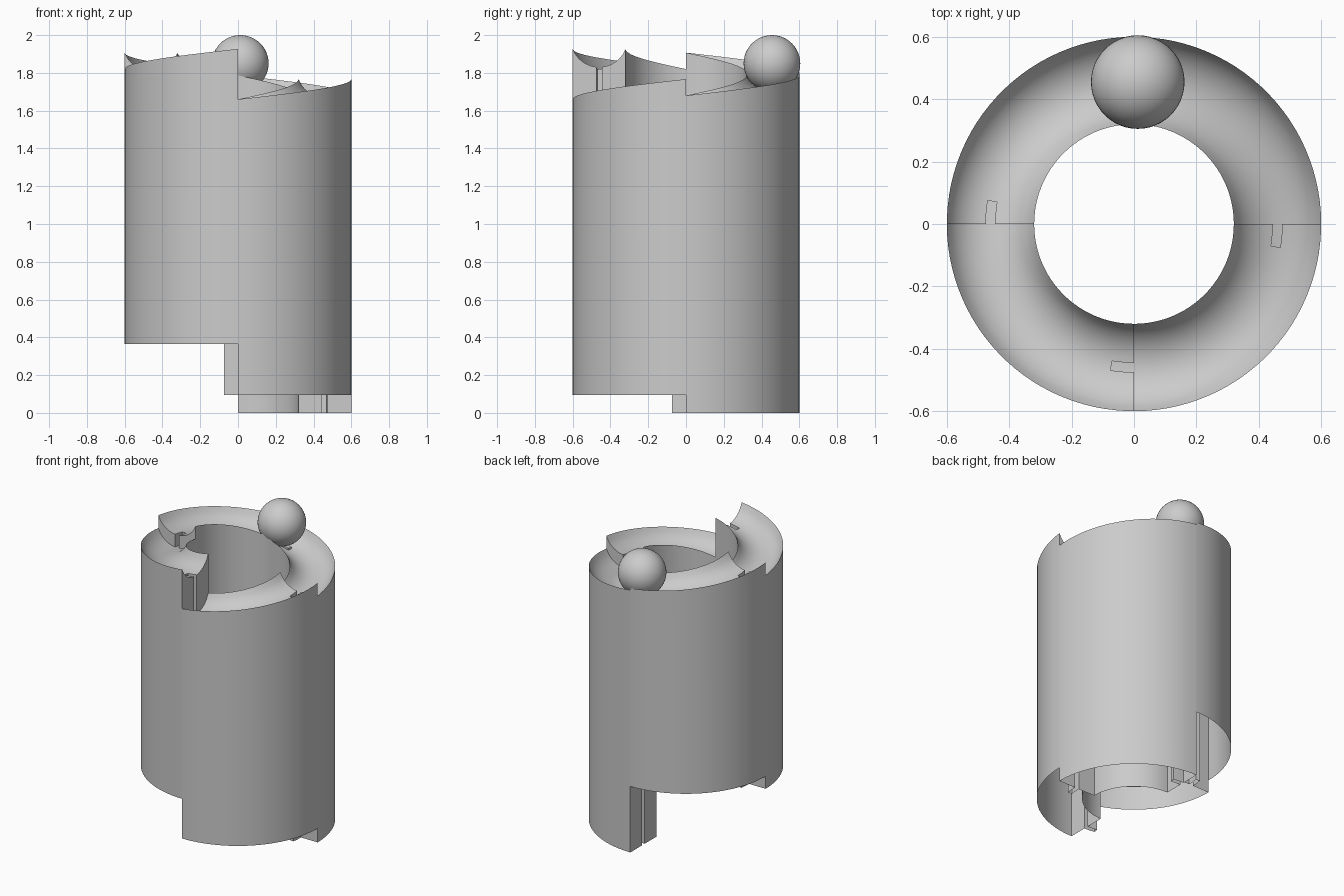
import bpy, bmesh, math

if "Cube" in bpy.data.objects:
    bpy.data.objects.remove(bpy.data.objects["Cube"])

R_IN, R_OUT, BALL_R = 0.32, 0.60, 0.15
R_MID = (R_IN + R_OUT) / 2
KEY_HALF = 0.015                    # half width of the locating key
KEY_ANG = 0.073 / R_MID             # key length as an angle
RISE = 0.107                        # climb of the track per quarter turn
QUARTER = math.pi / 2

grey = bpy.data.materials.new("light_grey")
grey.diffuse_color = (0.6, 0.6, 0.6, 1)
grey.use_nodes = True
grey.node_tree.nodes["Principled BSDF"].inputs["Base Color"].default_value = grey.diffuse_color


def trough(r):
    """Height of the ball groove relative to its rim."""
    d = min(abs(r - R_MID), (R_OUT - R_IN) / 2)
    rim = math.sqrt(BALL_R ** 2 - ((R_OUT - R_IN) / 2) ** 2)
    return rim - math.sqrt(BALL_R ** 2 - d * d)


def finish(ob, angle):
    ob.data.materials.append(grey)
    bpy.ops.object.select_all(action='DESELECT')
    ob.select_set(True)
    bpy.context.view_layer.objects.active = ob
    bpy.ops.object.shade_smooth_by_angle(angle=math.radians(angle))


def segment(name, start, rim, bottom):
    """Quarter column, open below: key on its low end, slot in its high end."""
    key_lo, key_hi = R_MID - KEY_HALF, R_MID + KEY_HALF
    n = 8
    radii = [R_IN + (key_lo - R_IN) * i / n for i in range(n + 1)]
    radii += [R_MID]
    radii += [key_hi + (R_OUT - key_hi) * i / n for i in range(n + 1)]
    m = 24
    angles = [-KEY_ANG, -KEY_ANG / 2]
    angles += [(QUARTER - KEY_ANG) * i / m for i in range(m + 1)]
    angles += [QUARTER - KEY_ANG / 2, QUARTER]

    bm = bmesh.new()
    cache = {}

    def vert(i, j):
        if (i, j) not in cache:
            r, a = radii[i], angles[j]
            cache[i, j] = bm.verts.new((r * math.cos(start + a), r * math.sin(start + a),
                                        rim + RISE * a / QUARTER + trough(r)))
        return cache[i, j]

    # spiral track surface
    for i in range(len(radii) - 1):
        in_key = abs((radii[i] + radii[i + 1]) / 2 - R_MID) < KEY_HALF
        for j in range(len(angles) - 1):
            a = (angles[j] + angles[j + 1]) / 2
            if in_key and a > QUARTER - KEY_ANG or not in_key and a < 0:
                continue
            bm.faces.new((vert(i, j), vert(i + 1, j), vert(i + 1, j + 1), vert(i, j + 1)))
    # walls down to the open bottom
    rim_edges = [e for e in bm.edges if e.is_boundary]
    new = bmesh.ops.extrude_edge_only(bm, edges=rim_edges)["geom"]
    for v in new:
        if isinstance(v, bmesh.types.BMVert):
            v.co.z = bottom
    bmesh.ops.recalc_face_normals(bm, faces=bm.faces)
    bm.faces.ensure_lookup_table()
    if bm.faces[0].normal.z < 0:
        bmesh.ops.reverse_faces(bm, faces=bm.faces)
    me = bpy.data.meshes.new(name)
    bm.to_mesh(me)
    bm.free()
    ob = bpy.data.objects.new(name, me)
    bpy.context.collection.objects.link(ob)
    finish(ob, 30)


# four sliding columns: start quarter, rim height at low end, bottom height
for name, q, rim, bottom in (("back_right_column", 0, 1.68, 0.0),
                             ("back_left_column", 1, 1.80, 0.45),
                             ("front_left_column", 2, 1.82, 0.365),
                             ("front_right_column", 3, 1.66, 0.095)):
    segment(name, q * QUARTER, rim, bottom)

# ball resting in the track
bpy.ops.mesh.primitive_uv_sphere_add(segments=48, ring_count=24, radius=BALL_R,
                                     location=(0.012, 0.455, 1.85))
ball = bpy.context.object
ball.name = "ball"
finish(ball, 60)
